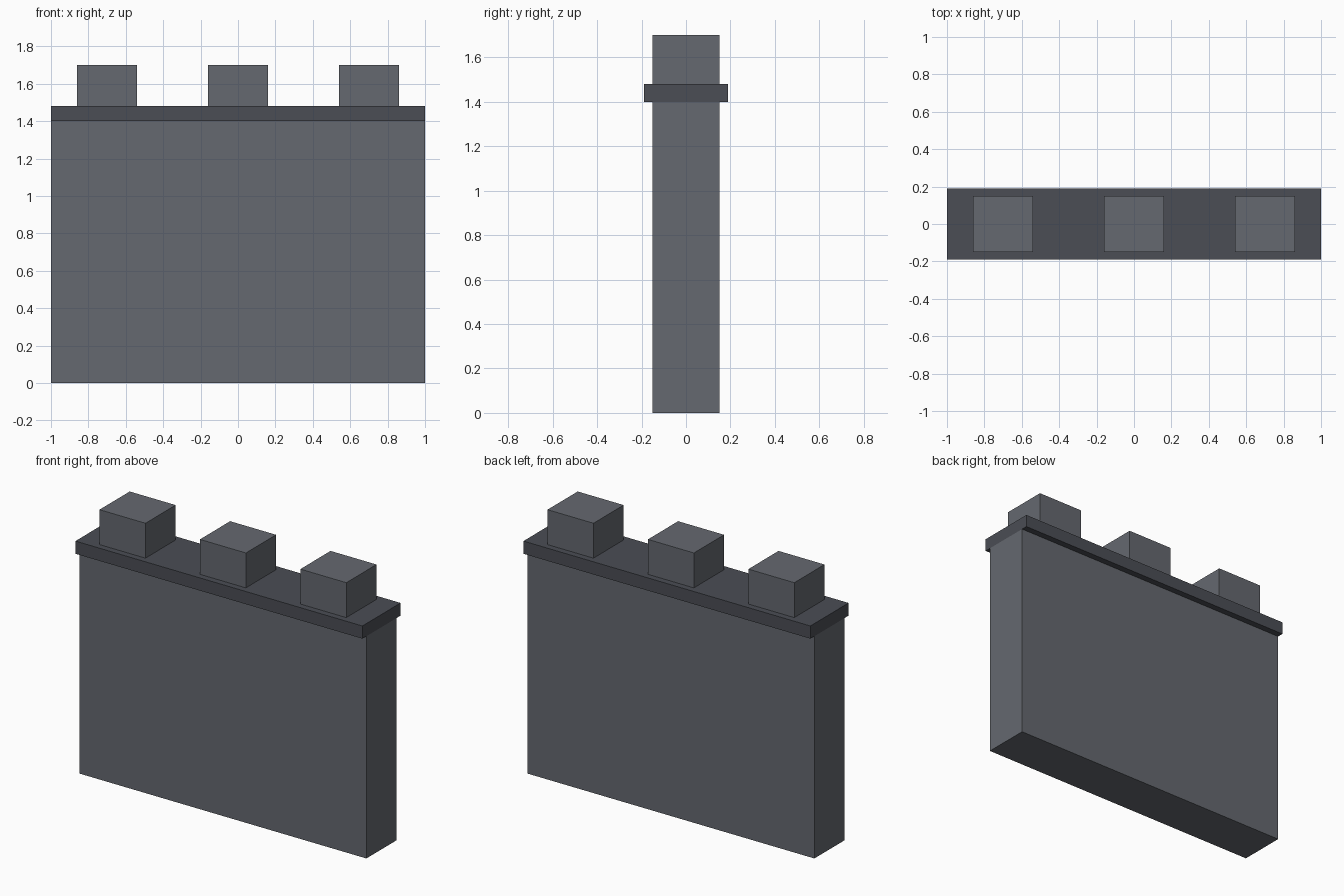
import bpy

if "Cube" in bpy.data.objects:
    bpy.data.objects.remove(bpy.data.objects["Cube"])


def material(name, colour):
    mat = bpy.data.materials.new(name)
    mat.diffuse_color = (*colour, 1.0)
    mat.use_nodes = True
    mat.node_tree.nodes["Principled BSDF"].inputs["Base Color"].default_value = mat.diffuse_color
    return mat


def box(name, x, z_bottom, width, depth, height, mat):
    bpy.ops.mesh.primitive_cube_add(size=1, location=(x, 0, z_bottom + height / 2))
    obj = bpy.context.object
    obj.name = name
    obj.scale = (width, depth, height)
    bpy.ops.object.transform_apply(location=False, rotation=False, scale=True)
    obj.data.materials.append(mat)
    return obj


stone = material("stone", (0.13, 0.14, 0.16))
dark_stone = material("dark_stone", (0.07, 0.075, 0.09))

# Wall body
box("wall", 0, 0, 2.0, 0.30, 1.40, stone)

# Overhanging ledge
box("ledge", 0, 1.40, 2.0, 0.38, 0.08, dark_stone)

# Battlement blocks
for i, x in enumerate((-0.70, 0.0, 0.70), 1):
    box(f"battlement_{i}", x, 1.48, 0.32, 0.30, 0.22, stone)
